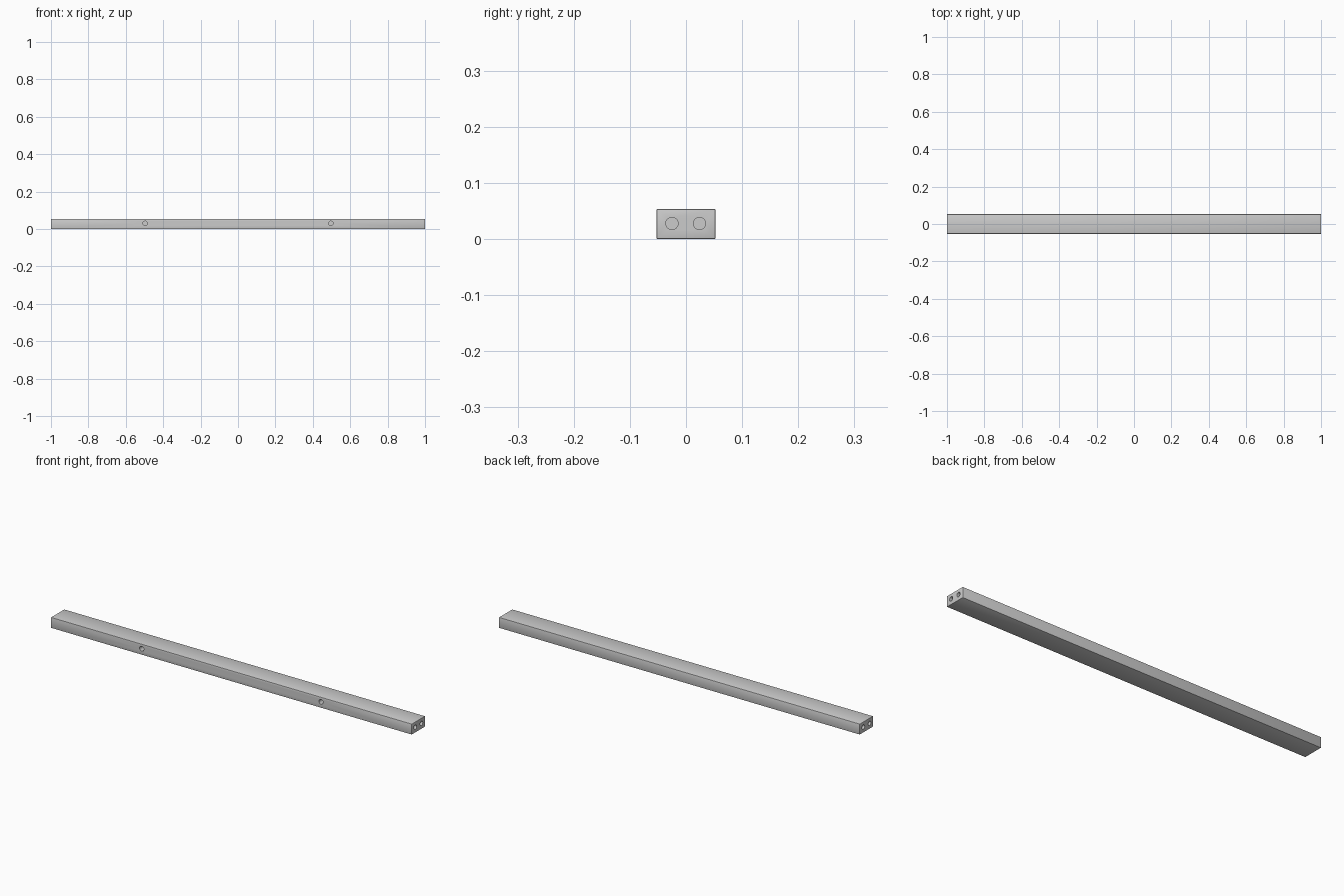
import bpy
from math import pi

if "Cube" in bpy.data.objects:
    bpy.data.objects.remove(bpy.data.objects["Cube"])

LENGTH, WIDTH, HEIGHT = 2.0, 0.105, 0.053

# Rail: long rectangular bar with very slightly eased edges
bpy.ops.mesh.primitive_cube_add(size=1, location=(0, 0, HEIGHT / 2))
rail = bpy.context.object
rail.name = "rail"
rail.scale = (LENGTH, WIDTH, HEIGHT)
bpy.ops.object.transform_apply(location=False, rotation=False, scale=True)
bevel = rail.modifiers.new("eased_edges", "BEVEL")
bevel.width = 0.0015
bevel.segments = 2


def drill(name, location, rotation, radius, depth):
    """Cut a blind hole centred on a surface point."""
    bpy.ops.mesh.primitive_cylinder_add(vertices=16, radius=radius, depth=depth * 2,
                                        location=location, rotation=rotation)
    cutter = bpy.context.object
    cutter.name = name
    cutter.hide_render = True
    cutter.hide_set(True)
    cut = rail.modifiers.new(name, "BOOLEAN")
    cut.operation = "DIFFERENCE"
    cut.solver = "EXACT"
    cut.object = cutter


for side, label in ((-1, "left"), (1, "right")):
    # Pair of dowel holes in each end
    for y, place in ((-0.025, "front"), (0.024, "back")):
        drill(f"{label}_{place}_dowel_hole", (side * LENGTH / 2, y, 0.0275),
              (0, pi / 2, 0), 0.011, 0.05)
    # Fixing hole in the front face
    drill(f"{label}_fixing_hole", (side * 0.497, -WIDTH / 2, 0.03),
          (pi / 2, 0, 0), 0.012, 0.03)

# Apply the cuts and remove the cutters
bpy.context.view_layer.objects.active = rail
for ob in bpy.context.selected_objects:
    ob.select_set(False)
rail.select_set(True)
for mod in list(rail.modifiers):
    bpy.ops.object.modifier_apply(modifier=mod.name)
for ob in [o for o in bpy.data.objects if o is not rail]:
    bpy.data.objects.remove(ob)
bpy.ops.object.shade_smooth_by_angle(angle=pi / 6)
